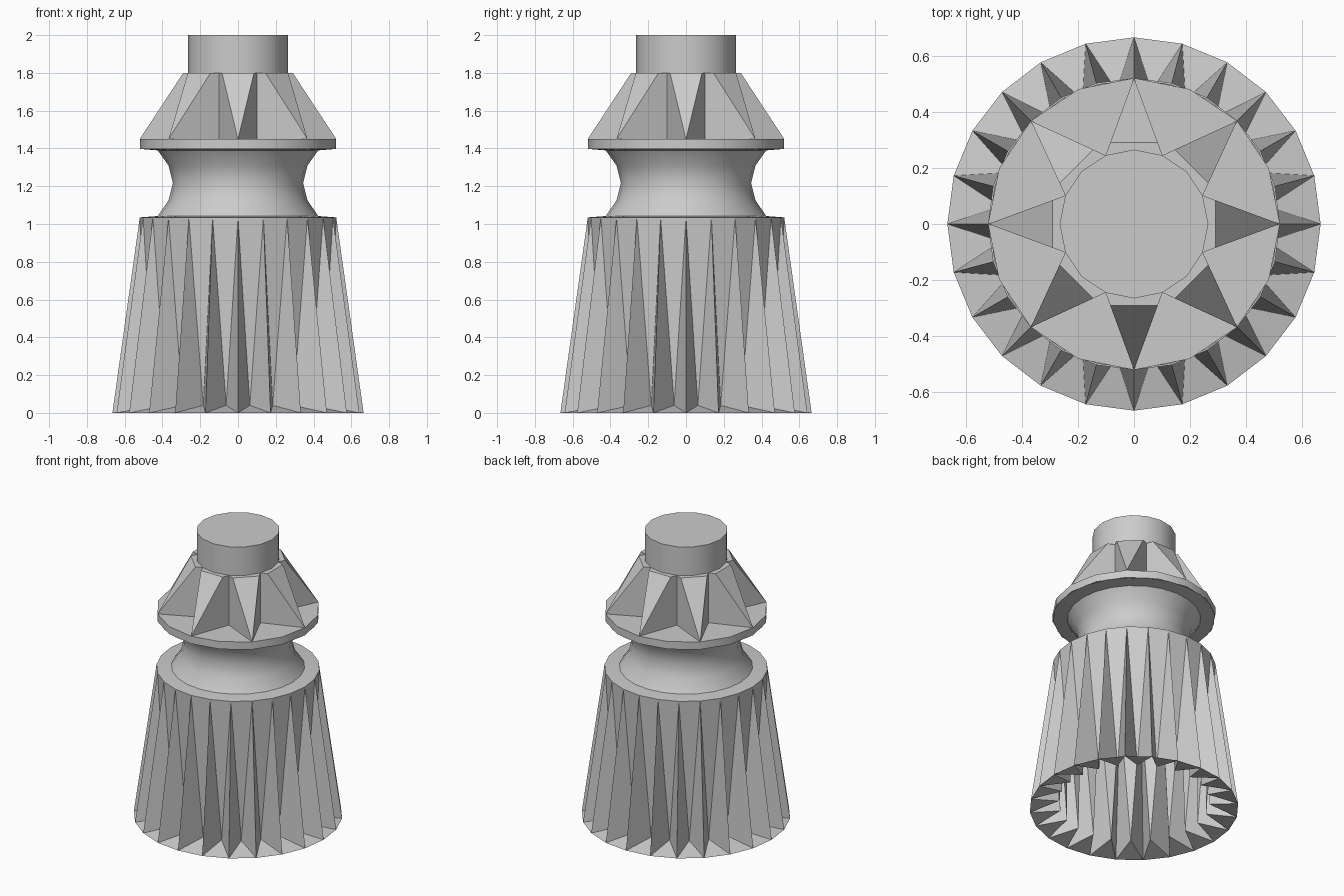
import bpy, bmesh
from math import sin, cos, radians

if "Cube" in bpy.data.objects:
    bpy.data.objects.remove(bpy.data.objects["Cube"])


def pt(r, deg, z):
    a = radians(deg)
    return (r * cos(a), r * sin(a), z)


def make(name, faces, smooth=False):
    """Build an object from faces given as point lists, merging shared corners."""
    bm = bmesh.new()
    for f in faces:
        bm.faces.new([bm.verts.new(p) for p in f])
    bmesh.ops.remove_doubles(bm, verts=bm.verts, dist=0.0005)
    mesh = bpy.data.meshes.new(name)
    bm.to_mesh(mesh)
    bm.free()
    ob = bpy.data.objects.new(name, mesh)
    bpy.context.collection.objects.link(ob)
    if smooth:
        bpy.ops.object.select_all(action='DESELECT')
        bpy.context.view_layer.objects.active = ob
        ob.select_set(True)
        bpy.ops.object.shade_smooth_by_angle(angle=radians(50))
    return ob


def lathe(profile, n, cap=False):
    """Revolve (radius, z) points, listed bottom to top, into outward quads."""
    faces = []
    step = 360 / n
    for i in range(n):
        a, b = i * step, (i + 1) % n * step
        for (r0, z0), (r1, z1) in zip(profile, profile[1:]):
            faces.append([pt(r0, a, z0), pt(r0, b, z0), pt(r1, b, z1), pt(r1, a, z1)])
    if cap:
        r, z = profile[-1]
        faces.append([pt(r, i * step, z) for i in range(n)])
    return faces


# Hollow pleated skirt: 24 pointed ridges with inward-leaning panels between
skirt = []
for i in range(24):
    a, m, b = i * 15, i * 15 + 7.5, (i + 1) % 24 * 15
    top_a, top_b = pt(0.52, a, 1.035), pt(0.52, b, 1.035)
    tip_a, tip_b = pt(0.665, a, 0), pt(0.665, b, 0)
    valley = pt(0.48, m, 0.04)
    skirt += [[top_a, valley, top_b],
              [tip_a, valley, top_a],
              [valley, tip_b, top_b],
              [tip_a, tip_b, valley]]
make("pleated_skirt", skirt)

# Smooth waisted neck
make("neck", lathe([(0.52, 1.035), (0.425, 1.042), (0.368, 1.125), (0.345, 1.217),
                    (0.368, 1.31), (0.425, 1.39), (0.515, 1.397)], 24), True)

# Flat collar under the fins
make("collar", lathe([(0.52, 1.397), (0.52, 1.45)], 16, True), True)

# Eight wedge fins forming a star around the post
fins = []
t = (0.52 - 0.29) / (0.52 - 0.245)
half = 0.1014 * t
for i in range(8):
    d = i * 45
    c, s = cos(radians(d)), sin(radians(d))

    def at(x, y, z):
        return (x * c - y * s, x * s + y * c, z)
    tip = at(0.52, 0, 1.45)
    left, right = at(0.29, half, 1.8), at(0.29, -half, 1.8)
    vl, vr = pt(0.265, d + 22.5, 1.45), pt(0.265, d - 22.5, 1.45)
    vlt, vrt = pt(0.265, d + 22.5, 1.8), pt(0.265, d - 22.5, 1.8)
    fins += [[tip, left, right],
             [tip, vl, vlt, left],
             [vr, tip, right, vrt],
             [right, left, vlt, pt(0.265, d, 1.8), vrt]]
make("star_fins", fins)

# Round post on top
make("top_post", lathe([(0.265, 1.45), (0.265, 2.0)], 16, True), True)
